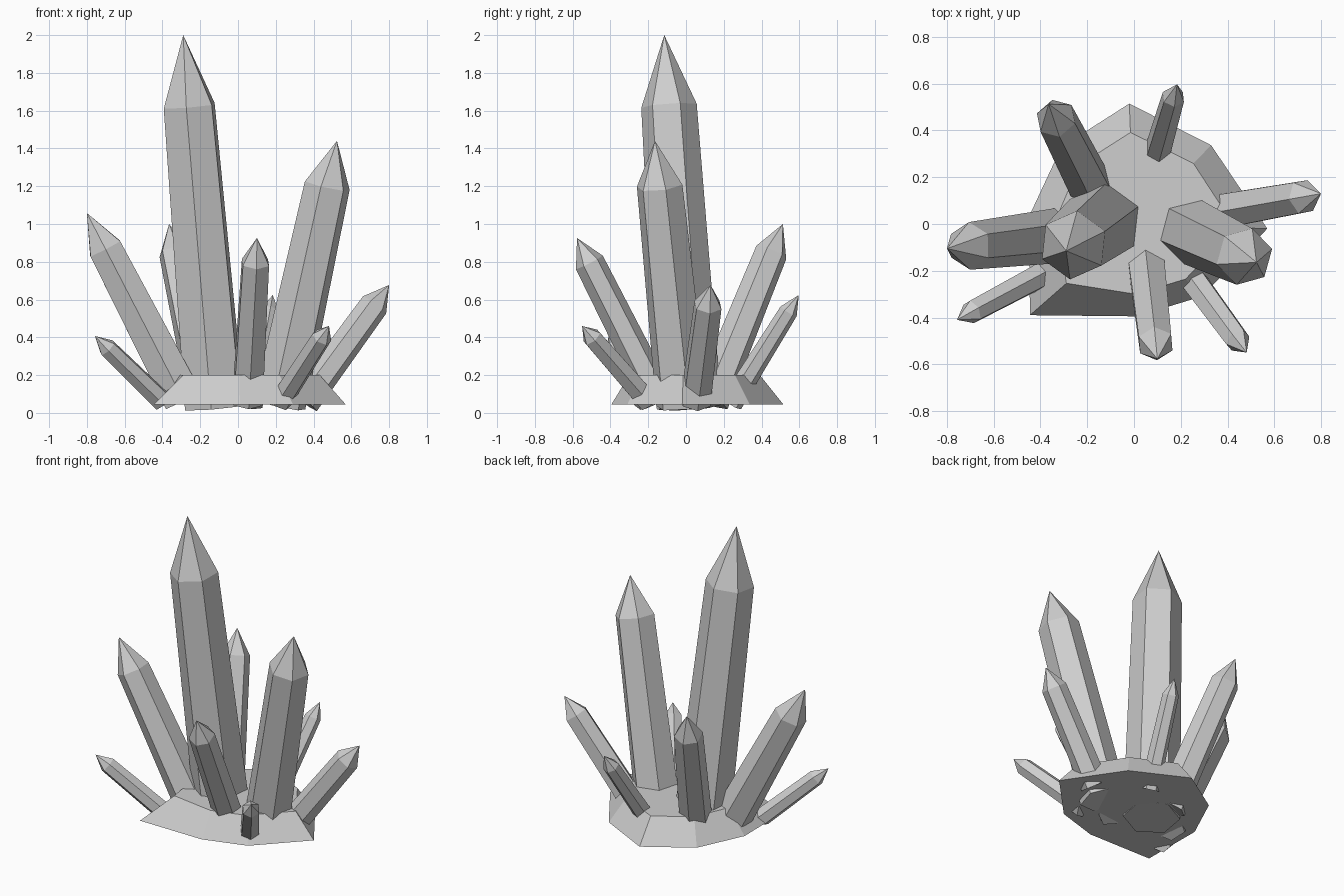
import bpy, bmesh
from math import cos, sin, radians
from mathutils import Vector

if "Cube" in bpy.data.objects:
    bpy.data.objects.remove(bpy.data.objects["Cube"])

# One plain grey for the whole mineral
grey = bpy.data.materials.new("mineral_grey")
grey.diffuse_color = (0.62, 0.62, 0.62, 1)
grey.use_nodes = True
grey.node_tree.nodes["Principled BSDF"].inputs["Base Color"].default_value = grey.diffuse_color


def finish(name, bm):
    bmesh.ops.recalc_face_normals(bm, faces=bm.faces[:])
    mesh = bpy.data.meshes.new(name)
    bm.to_mesh(mesh)
    bm.free()
    mesh.materials.append(grey)
    bpy.context.collection.objects.link(bpy.data.objects.new(name, mesh))


def bridge(bm, a, b):
    n = len(a)
    for i in range(n):
        j = (i + 1) % n
        bm.faces.new((a[i], a[j], b[j], b[i]))


def crystal(name, base, tip, r_base, r_shoulder, shoulder, corner):
    """Six-sided prism widening to its foot, with a pointed cap.
    corner = compass angle of one ridge seen from above."""
    base, tip = Vector(base), Vector(tip)
    axis = (tip - base).normalized()
    u = Vector((cos(radians(corner)), sin(radians(corner)), 0))
    u = (u - axis * u.dot(axis)).normalized()
    v = axis.cross(u)
    bm = bmesh.new()

    def ring(t, r):
        c = base.lerp(tip, t)
        return [bm.verts.new(c + r * (cos(radians(60 * i)) * u + sin(radians(60 * i)) * v))
                for i in range(6)]

    foot, neck = ring(0, r_base), ring(shoulder, r_shoulder)
    apex = bm.verts.new(tip)
    bridge(bm, foot, neck)
    bm.faces.new(foot[::-1])
    for i in range(6):
        bm.faces.new((neck[i], neck[(i + 1) % 6], apex))
    finish(name, bm)


# Rock base: irregular eight-sided slab with sloping sides
outline = [(0.57, -0.02), (0.33, 0.337), (-0.02, 0.515), (-0.31, 0.33),
           (-0.45, 0.03), (-0.445, -0.39), (0.01, -0.395), (0.29, -0.31)]
bm = bmesh.new()
low = [bm.verts.new((x, y, 0.045)) for x, y in outline]
top = [bm.verts.new((x * s, y * s, 0.2)) for (x, y), s in
       zip(outline, (0.76, 0.77, 0.76, 0.76, 0.74, 0.65, 0.76, 0.76))]
bridge(bm, low, top)
bm.faces.new(low[::-1])
bm.faces.new(top)
finish("rock_base", bm)

# Crystals: name, foot centre, tip, foot radius, shoulder radius, shoulder position, ridge angle
for spec in [
    ("main_crystal", (-0.124, 0.016, 0.03), (-0.29, -0.115, 2.0), 0.172, 0.148, 0.81, 24),
    ("tall_right_crystal", (0.22, -0.02, 0.045), (0.524, -0.164, 1.44), 0.144, 0.125, 0.83, 14),
    ("left_crystal", (-0.29, -0.045, 0.07), (-0.80, -0.105, 1.058), 0.12, 0.102, 0.81, 90),
    ("small_left_crystal", (-0.40, -0.22, 0.06), (-0.757, -0.41, 0.407), 0.058, 0.052, 0.82, 30),
    ("back_left_crystal", (-0.17, 0.13, 0.06), (-0.365, 0.513, 1.0), 0.1, 0.088, 0.84, 44),
    ("small_back_crystal", (0.08, 0.24, 0.05), (0.184, 0.597, 0.624), 0.06, 0.05, 0.85, 90),
    ("right_crystal", (0.35, 0.05, 0.06), (0.80, 0.13, 0.677), 0.085, 0.077, 0.83, 10),
    ("small_right_crystal", (0.225, -0.2, 0.06), (0.482, -0.55, 0.46), 0.062, 0.055, 0.85, 0),
    ("front_crystal", (0.05, -0.14, 0.06), (0.10, -0.577, 0.926), 0.09, 0.08, 0.85, 95),
]:
    crystal(*spec)
